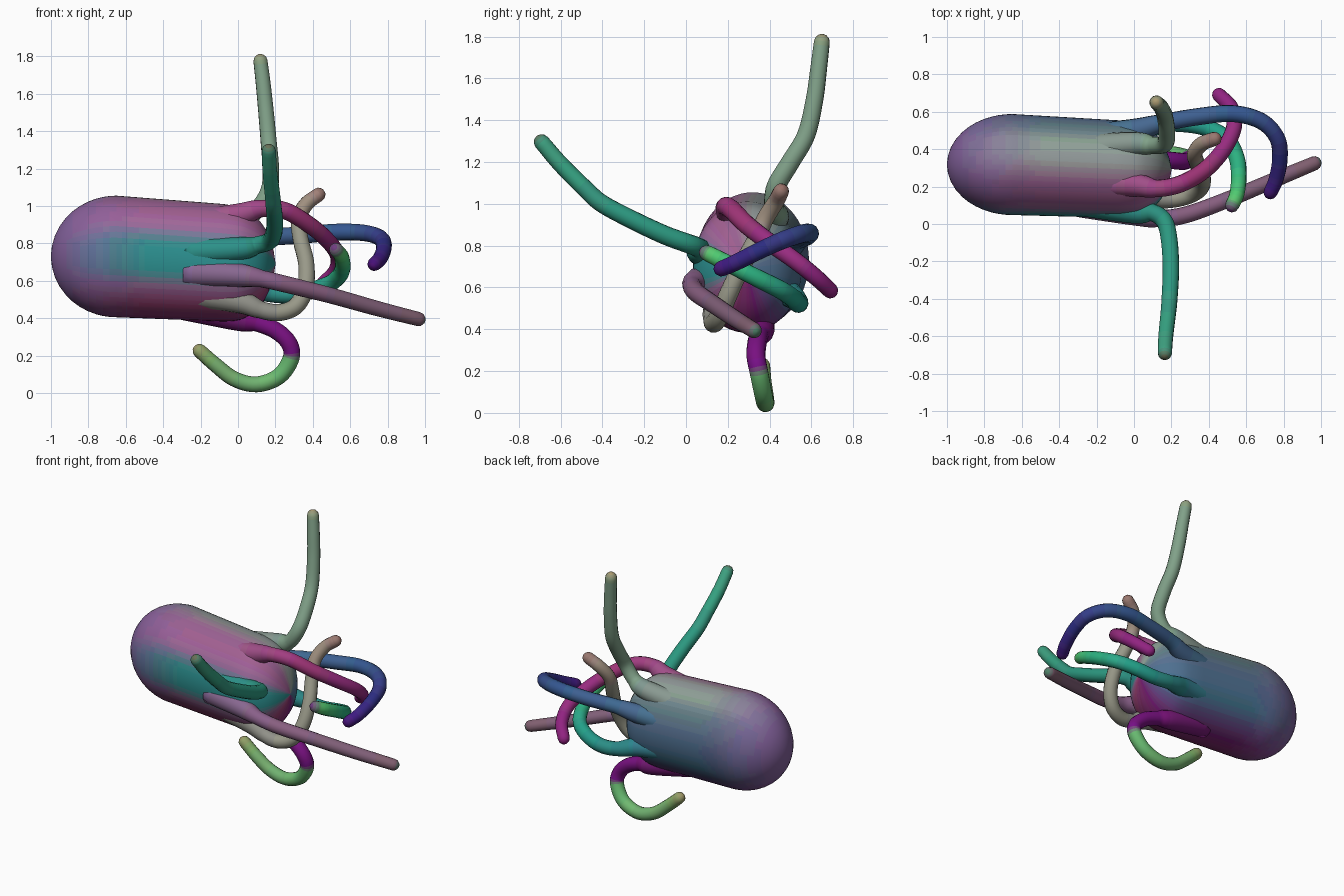
import bpy, bmesh, math
from mathutils import Vector

if "Cube" in bpy.data.objects:
    bpy.data.objects.remove(bpy.data.objects["Cube"])

mats = {}

def material(rgb):
    key = tuple(round(c * 32) / 32 for c in rgb)
    if key not in mats:
        m = bpy.data.materials.new("skin_%d" % len(mats))
        m.diffuse_color = (*[c ** 2.2 for c in key], 1)
        m.use_nodes = True
        m.node_tree.nodes["Principled BSDF"].inputs["Base Color"].default_value = m.diffuse_color
        mats[key] = m
    return mats[key]

def blend(stops, t):
    """Colour at t from (position, rgb) stops."""
    if t <= stops[0][0]:
        return Vector(stops[0][1])
    for (a, ca), (b, cb) in zip(stops, stops[1:]):
        if t <= b:
            return Vector(ca).lerp(Vector(cb), (t - a) / (b - a))
    return Vector(stops[-1][1])

def loft(name, rings, colour, buried):
    """Skin equal-length rings, colour each face, leave out faces buried in another part."""
    bm = bmesh.new()
    vs = [[bm.verts.new(p) for p in r] for r in rings]
    n = len(rings[0])
    me = bpy.data.meshes.new(name)
    slots = []

    def paint(f, rgb):
        m = material(rgb)
        if m not in slots:
            slots.append(m)
            me.materials.append(m)
        f.material_index = slots.index(m)
        f.smooth = True

    for i in range(len(vs) - 1):
        for j in range(n):
            k = (j + 1) % n
            paint(bm.faces.new((vs[i][j], vs[i][k], vs[i + 1][k], vs[i + 1][j])), colour(i, j))
    paint(bm.faces.new(vs[0][::-1]), colour(0, 0))
    paint(bm.faces.new(vs[-1]), colour(len(vs) - 2, 0))
    bmesh.ops.recalc_face_normals(bm, faces=bm.faces)
    hidden = [f for f in bm.faces if all(buried(v.co) for v in f.verts)]
    bmesh.ops.delete(bm, geom=hidden, context='FACES')
    bm.to_mesh(me)
    bm.free()
    bpy.context.collection.objects.link(bpy.data.objects.new(name, me))

# Body shape: slightly tilted capsule with a shorter cap at the tentacle end
SIDES = 60
profile = [(-.65 - .35 * math.cos(a), math.sin(a))
           for a in [math.radians(d) for d in (2, 10, 20, 30, 40, 48, 56, 64, 72, 78, 84, 90)]]
profile += [(-.65 + .03 * k, 1 - .0018 * k) for k in range(1, 20)]
profile += [(-.05, .957), (-.02, .945), (.01, .925), (.035, .895), (.06, .85), (.09, .78), (.12, .69),
            (.145, .58), (.165, .46), (.19, .22), (.2, .02)]

def centre(x):
    t = min(max((x + .65) / .65, 0), 1)
    return .318 - .028 * t, .73 - .038 * t

def body_ring(x, s):
    cy, cz = centre(x)
    return [Vector((x, cy + .27 * s * math.cos(a), cz + .325 * s * math.sin(a)))
            for a in [math.tau * j / SIDES for j in range(SIDES)]]

def inside_body(p):
    cy, cz = centre(p.x)
    for (a, s), (b, e) in zip(profile, profile[1:]):
        if a <= p.x <= b:
            s += (e - s) * (p.x - a) / (b - a)
            return math.hypot((p.y - cy) / .27, (p.z - cz) / .325) < s - .005
    return False

# Tentacles
def spline(pts, steps=6):
    """Catmull-Rom through the points."""
    p = [2 * pts[0] - pts[1]] + pts + [2 * pts[-1] - pts[-2]]
    out = []
    for a, b, c, d in zip(p, p[1:], p[2:], p[3:]):
        for k in range(steps):
            t = k / steps
            out.append(.5 * (2 * b + (c - a) * t + (2 * a - 5 * b + 4 * c - d) * t ** 2
                             + (3 * b - a - 3 * c + d) * t ** 3))
    return out + [pts[-1]]

cores = []  # (point, radius) along every tentacle

def tentacle(name, pts, stops, n=14):
    pts = [Vector(p) for p in pts]
    # root tucked under the skin of the body
    root = Vector((-.28, .3, .7)).lerp(pts[0] - Vector((.28, 0, 0)), .78)
    path = spline([root] + pts)
    radii = []
    for i in range(len(path)):
        t = i / (len(path) - 1)
        radii.append(.047 - .009 * t ** 2 + .028 * max(0, 1 - i / 12) ** .8)
    cores.extend(zip(path, radii))
    # rounded tip
    d = (path[-1] - path[-2]).normalized()
    tip, r = path[-1], radii[-1]
    for a in (30, 60, 85):
        path.append(tip + d * r * math.sin(math.radians(a)))
        radii.append(r * math.cos(math.radians(a)))
    rings, tan, u = [], None, None
    for i, p in enumerate(path):
        new = (path[min(i + 1, len(path) - 1)] - path[max(i - 1, 0)]).normalized()
        u = new.orthogonal().normalized() if u is None else tan.rotation_difference(new) @ u
        tan = new
        v = tan.cross(u)
        rings.append([p + radii[i] * (u * math.cos(math.tau * j / n) + v * math.sin(math.tau * j / n))
                      for j in range(n)])
    loft(name, rings, lambda i, j: blend(stops, i / (len(rings) - 2)), inside_body)

sage, teal, green = (.5, .63, .52), (.18, .56, .52), (.4, .72, .45)
tentacle("upright_tentacle",
         [(0, .43, .94), (.1, .42, .98), (.165, .43, 1.08), (.175, .5, 1.2), (.165, .575, 1.33),
          (.15, .615, 1.5), (.135, .635, 1.65), (.12, .65, 1.775)],
         [(0, (.52, .6, .56)), (.5, sage), (.93, sage), (1, (.65, .6, .45))])
tentacle("front_tentacle",
         [(0, .065, .77), (.1, .06, .79), (.165, .01, .81), (.19, -.1, .85), (.197, -.25, .92),
          (.19, -.4, 1.0), (.183, -.48, 1.07), (.17, -.6, 1.19), (.165, -.69, 1.295)],
         [(0, teal), (.6, (.2, .6, .5)), (.95, (.25, .62, .5)), (1, (.4, .45, .35))])
tentacle("straight_tentacle",
         [(0, .055, .63), (.13, .03, .61), (.28, .05, .575), (.5, .13, .52), (.75, .235, .45),
          (.965, .325, .395)],
         [(0, (.54, .4, .58)), (.5, (.52, .38, .5)), (.95, (.5, .36, .44)), (1, (.3, .5, .42))])
tentacle("bottom_hook_tentacle",
         [(0, .36, .395), (.1, .35, .375), (.2, .34, .335), (.27, .335, .27), (.285, .35, .19),
          (.22, .37, .09), (.1, .38, .046), (-.02, .38, .075), (-.12, .37, .15), (-.205, .365, .225)],
         [(0, (.48, .12, .46)), (.44, (.48, .08, .52)), (.48, green), (.9, (.48, .68, .42)),
          (1, (.62, .58, .42))])
tentacle("top_curl_tentacle",
         [(0, .21, .95), (.12, .19, .985), (.25, .215, .975), (.38, .29, .9), (.48, .4, .815),
          (.535, .52, .73), (.52, .62, .65), (.455, .69, .585)],
         [(0, (.64, .36, .56)), (.4, (.62, .22, .48)), (1, (.55, .14, .5))])
tentacle("back_curl_tentacle",
         [(0, .5, .8), (.15, .54, .83), (.35, .575, .845), (.53, .59, .86), (.68, .55, .855),
          (.765, .46, .825), (.78, .35, .775), (.76, .24, .72), (.73, .17, .69)],
         [(0, (.3, .44, .58)), (.45, (.22, .35, .55)), (.75, (.2, .18, .5)), (1, (.3, .1, .48))])
tentacle("lower_back_curl_tentacle",
         [(0, .49, .57), (.15, .535, .535), (.28, .535, .525), (.4, .51, .55), (.5, .45, .59),
          (.55, .35, .64), (.56, .25, .69), (.55, .16, .735), (.525, .1, .765)],
         [(0, (.22, .48, .55)), (.4, (.16, .6, .54)), (.7, (.2, .7, .5)), (.92, (.35, .8, .42)),
          (1, (.45, .25, .5))])
tentacle("wavy_tentacle",
         [(0, .145, .49), (.12, .13, .445), (.22, .135, .43), (.31, .16, .465), (.36, .2, .56),
          (.365, .26, .69), (.335, .33, .82), (.325, .38, .93), (.365, .43, 1.01), (.43, .455, 1.06)],
         [(0, (.56, .56, .54)), (.6, (.6, .6, .53)), (.9, (.62, .55, .5)), (1, (.6, .44, .42))])

# Body stripes: 0 = back, 90 = top, 180 = front, 270 = bottom
stripes = [(0, (.32, .42, .56)), (40, (.4, .5, .54)), (58, (.55, .62, .58)), (80, (.56, .6, .58)),
           (112, (.6, .36, .55)), (145, (.64, .4, .6)), (166, (.2, .56, .56)), (192, (.2, .56, .56)),
           (206, (.55, .4, .58)), (228, (.6, .26, .44)), (255, (.5, .2, .42)), (285, (.48, .14, .46)),
           (310, (.36, .28, .5)), (330, (.25, .44, .54)), (360, (.32, .42, .56))]

def body_colour(i, j):
    x = (profile[i][0] + profile[i + 1][0]) / 2
    c = blend(stripes, 360 * (j + .5) / SIDES)
    return Vector((.5, .38, .6)).lerp(c, min(max((x + .95) / .45, 0), 1))

loft("body", [body_ring(x, s) for x, s in profile], body_colour,
     lambda p: any((p - q).length < r * .9 for q, r in cores))
